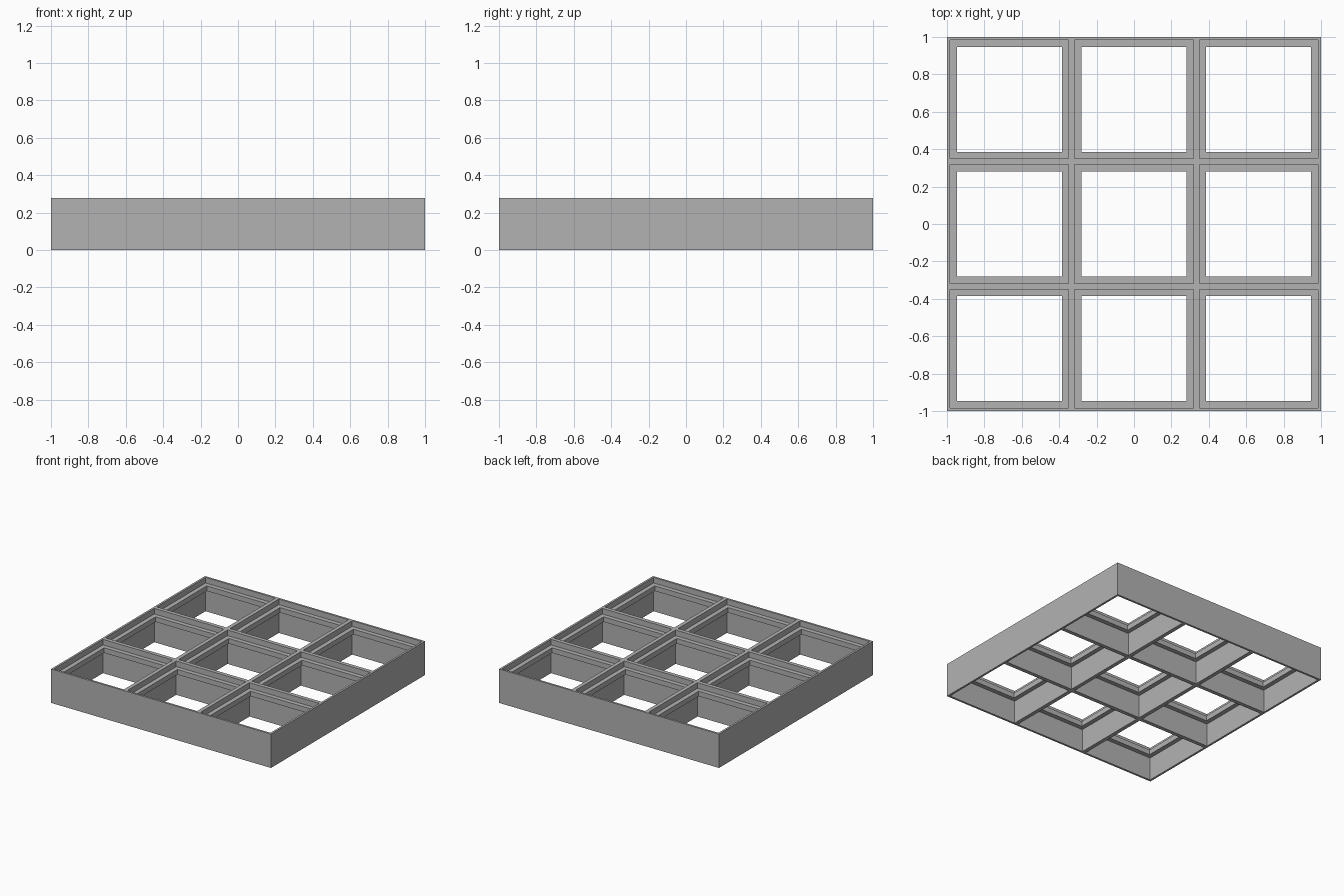
import bpy
import bmesh

cube = bpy.data.objects.get("Cube")
if cube:
    bpy.data.objects.remove(cube, do_unlink=True)

HEIGHT = 0.278
RIM = 0.017          # outer wall thickness
BAR = 0.032          # divider thickness
LEDGE = 0.0365       # ledge width
LEDGE_Z = (0.19, 0.232)
CELL = (2 - 2 * RIM - 2 * BAR) / 3

grey = bpy.data.materials.new("plain grey")
grey.use_nodes = True
colour = (0.45, 0.45, 0.45, 1)
grey.diffuse_color = colour
grey.node_tree.nodes["Principled BSDF"].inputs["Base Color"].default_value = colour


def lattice(name, xs, ys, z0, z1):
    """Solid grid between the given lines, with every odd-odd square left open."""
    bm = bmesh.new()
    verts = [[bm.verts.new((x, y, z0)) for y in ys] for x in xs]
    for i in range(len(xs) - 1):
        for j in range(len(ys) - 1):
            if not (i % 2 and j % 2):
                bm.faces.new((verts[i][j], verts[i + 1][j],
                              verts[i + 1][j + 1], verts[i][j + 1]))
    solid = bmesh.ops.extrude_face_region(bm, geom=bm.faces[:], use_keep_orig=True)
    top = [g for g in solid["geom"] if isinstance(g, bmesh.types.BMVert)]
    bmesh.ops.translate(bm, verts=top, vec=(0, 0, z1 - z0))
    bmesh.ops.recalc_face_normals(bm, faces=bm.faces[:])
    mesh = bpy.data.meshes.new(name)
    bm.to_mesh(mesh)
    bm.free()
    mesh.materials.append(grey)
    obj = bpy.data.objects.new(name, mesh)
    bpy.context.scene.collection.objects.link(obj)
    return obj


# Start and end of each of the three cells along one axis
spans = []
for k in range(3):
    start = -1 + RIM + k * (CELL + BAR)
    spans.append((start, start + CELL))

# Outer walls and dividers
lines = [-1] + [v for span in spans for v in span] + [1]
lattice("frame_walls", lines, lines, 0, HEIGHT)

# Support ledge around the inside of each cell
rings = [(a, a + LEDGE, b - LEDGE, b) for a, b in spans]
for row, ys in zip(("front", "middle", "back"), rings):
    for column, xs in zip(("right", "centre", "left"), rings):
        lattice(f"ledge_{row}_{column}", xs, ys, *LEDGE_Z)
